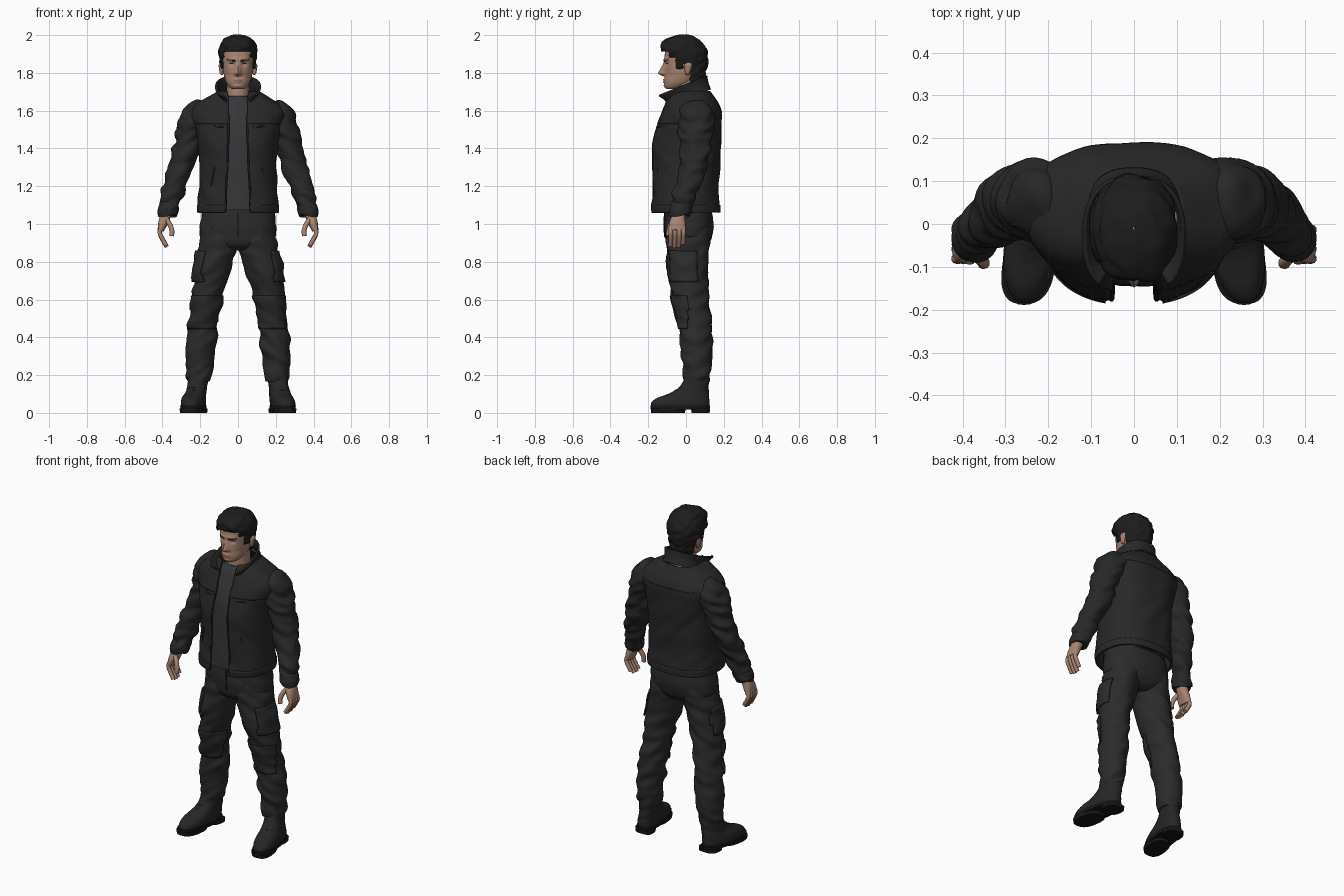
import bpy, bmesh, math
from mathutils import Vector, noise


def material(name, r, g, b):
    m = bpy.data.materials.new(name)
    m.diffuse_color = (r, g, b, 1)
    return m


SKIN = material("skin", 0.40, 0.235, 0.165)
LIP = material("lips", 0.29, 0.145, 0.11)
HAIR = material("dark hair", 0.012, 0.012, 0.012)
JACKET = material("jacket black", 0.021, 0.021, 0.021)
TRIM = material("zip black", 0.011, 0.011, 0.011)
SHIRT = material("shirt grey", 0.038, 0.038, 0.041)
PANTS = material("trouser black", 0.024, 0.024, 0.024)
BOOT = material("boot black", 0.019, 0.019, 0.019)
SOLE = material("sole black", 0.008, 0.008, 0.008)


def spline(rows, steps):
    """Catmull-Rom interpolation of control rings."""
    rows = [tuple(r) + (0,) * (7 - len(r)) for r in rows]
    if steps == 1:
        return rows
    out = []
    for i in range(len(rows) - 1):
        a, b, c, d = (rows[max(i - 1, 0)], rows[i], rows[i + 1], rows[min(i + 2, len(rows) - 1)])
        for k in range(steps):
            t = k / steps
            out.append([0.5 * (2 * q + (r - p) * t + (2 * p - 5 * q + 4 * r - s) * t * t
                               + (3 * q - p - 3 * r + s) * t ** 3) for p, q, r, s in zip(a, b, c, d)])
    return out + [rows[-1]]


def loft(name, rings, mats, seg=40, steps=6, n=2.0, side=1, along=False, wrinkle=0, freq=(9, 9, 28),
         keep=None, grow=0, thick=0, shape=None, paint=None, angle=50):
    """Skin rings (x, y, z, rx, ry, front gap, tilt) into one smooth part."""
    rows = spline(rings, steps)
    is_open = any(r[5] > 0 for r in rings if len(r) > 5)
    count = seg + 1 if is_open else seg
    bm = bmesh.new()
    grid = []
    for i, (cx, cy, cz, rx, ry, gap, tilt) in enumerate(rows):
        rx, ry, c = max(rx, 0.001) + grow, max(ry, 0.001) + grow, Vector((cx, cy, cz))
        u, v = Vector((1, 0, 0)), Vector((0, 1, 0))
        if along:
            t = (Vector(rows[min(i + 1, len(rows) - 1)][:3]) - Vector(rows[max(i - 1, 0)][:3])).normalized()
            v = (v - t * v.dot(t)).normalized()
            u = v.cross(t)
        a0 = math.asin(min(1, max(gap, 0) / rx) ** (n / 2))
        line = []
        for k in range(count):
            a = a0 + (2 * math.pi - 2 * a0) * k / seg
            s, co = math.sin(a), -math.cos(a)
            d = u * (math.copysign(abs(s) ** (2 / n), s) * rx) + v * (math.copysign(abs(co) ** (2 / n), co) * ry)
            p = c + d
            p.z += tilt * (p.y - cy)
            if wrinkle:
                q = Vector((p.x * freq[0] + side * 3, p.y * freq[1], p.z * freq[2] + p.x * 12))
                p += d.normalized() * wrinkle * noise.noise(q)
            if shape:
                p = shape(p)
            line.append(bm.verts.new((p.x * side, p.y, p.z)))
        grid.append(line)
    for lo, hi in zip(grid, grid[1:]):
        for k in range(seg):
            j = (k + 1) % count
            bm.faces.new((lo[k], lo[j], hi[j], hi[k]))
    if not is_open and not keep:
        bm.faces.new(grid[0])
        bm.faces.new(grid[-1])
    if keep:
        gone = [f for f in bm.faces if not keep(f.calc_center_median())]
        bmesh.ops.delete(bm, geom=gone, context='FACES')
    bmesh.ops.recalc_face_normals(bm, faces=bm.faces)
    if paint:
        for f in bm.faces:
            f.material_index = paint(f.calc_center_median())
    me = bpy.data.meshes.new(name)
    bm.to_mesh(me)
    bm.free()
    for m in (mats if isinstance(mats, list) else [mats]):
        me.materials.append(m)
    ob = bpy.data.objects.new(name, me)
    bpy.context.collection.objects.link(ob)
    if thick:
        mod = ob.modifiers.new("thickness", 'SOLIDIFY')
        mod.thickness, mod.offset = thick, 0
    bpy.ops.object.select_all(action='DESELECT')
    ob.select_set(True)
    bpy.context.view_layer.objects.active = ob
    bpy.ops.object.shade_smooth_by_angle(angle=math.radians(angle))
    return ob


def rod(name, pts, r, mat, side=1):
    return loft(name, [(*p, r, r) for p in pts], mat, seg=10, steps=3, side=side, along=True)


# Head: rings plus soft bumps for brow, eyes, nose, lips and chin
def bump(d, s):
    return math.exp(-(d / s) ** 2)


def face(p):
    x, z = abs(p.x), p.z
    if p.y < -0.03:
        o = 0.007 * bump(z - 1.868, 0.011) * bump(x - 0.025, 0.03)
        o -= 0.010 * bump(z - 1.847, 0.012) * bump(x - 0.033, 0.015)
        if z > 1.795:
            ridge = max(0, min(1, (1.862 - z) / 0.062))
        else:
            ridge = max(0, (z - 1.779) / 0.016)
        o += 0.036 * ridge * bump(x, 0.011 + 0.006 * ridge)
        o += 0.007 * (bump(z - 1.764, 0.006) + bump(z - 1.752, 0.006)) * bump(x, 0.022)
        o += 0.006 * bump(z - 1.731, 0.012) * bump(x, 0.02)
        o -= 0.004 * bump(z - 1.785, 0.02) * bump(x - 0.055, 0.015)
        p.y -= o
    return p


def face_paint(c):
    x = abs(c.x)
    if c.y > -0.06:
        return 0
    if 0.014 < x < 0.058 and abs(c.z - 1.866 - 0.1 * (x - 0.03)) < 0.0045:
        return 2
    if 0.023 < x < 0.043 and abs(c.z - 1.848) < 0.003:
        return 2
    return 1 if x < 0.025 and abs(c.z - 1.757) < 0.007 else 0


def skull(rows):
    return [(0, (f + b) / 2, z, rx, (b - f) / 2) for z, rx, f, b in rows]


loft("head", skull([(1.714, .028, -.100, -.04), (1.725, .045, -.110, -.01), (1.748, .062, -.114, .04),
                    (1.78, .073, -.113, .075), (1.82, .080, -.112, .092), (1.87, .084, -.114, .096),
                    (1.92, .085, -.108, .094), (1.952, .072, -.085, .072), (1.975, .042, -.05, .04),
                    (1.98, .006, -.01, .005)]),
     [SKIN, LIP, HAIR], seg=96, steps=9, n=2.25, shape=face, paint=face_paint)
loft("neck", [(0, .02, 1.6, .066, .07), (0, .01, 1.68, .06, .072), (0, .012, 1.74, .06, .07),
              (0, .02, 1.82, .06, .07)], SKIN)


# Hair: larger cap trimmed by a hairline that drops toward the nape
def hairline(c):
    if c.y < -0.085:
        return c.z > 1.915
    if c.y < -0.05:
        return c.z > 1.88
    if c.y < -0.02:
        return c.z > 1.825
    return c.z > (1.85 if c.y < 0.022 else 1.755)


loft("hair", skull([(1.75, .058, -.06, .078), (1.79, .073, -.10, .095), (1.83, .085, -.112, .104),
                    (1.875, .092, -.118, .108), (1.92, .096, -.128, .104), (1.955, .087, -.125, .084),
                    (1.982, .06, -.088, .052), (1.995, .028, -.045, .02), (1.997, .004, -.015, -.005)]),
     HAIR, seg=72, steps=7, n=2.15, wrinkle=.011, freq=(30, 26, 34), keep=hairline, thick=.012)

# Shirt under the open jacket
loft("shirt", [(0, .0, 1.075, .18, .145), (0, .0, 1.2, .17, .143), (0, .005, 1.4, .175, .15),
               (0, .01, 1.52, .175, .142), (0, .015, 1.6, .15, .122), (0, .015, 1.655, .085, .102),
               (0, .012, 1.678, .064, .083)], SHIRT, n=2.3, wrinkle=.005, freq=(8, 8, 10))

# Jacket body with front opening, yoke, hem band and standing collar
body = [(0, -.002, 1.06, .208, .176, .068), (0, -.004, 1.1, .21, .178, .066),
        (0, -.004, 1.2, .202, .172, .062), (0, 0, 1.32, .2, .176, .055),
        (0, .003, 1.42, .206, .18, .052), (0, .016, 1.51, .225, .17, .05),
        (0, .029, 1.58, .244, .156, .05), (0, .03, 1.625, .225, .14, .05),
        (0, .025, 1.665, .165, .122, .052), (0, .02, 1.70, .105, .105, .055)]
loft("jacket_body", body, JACKET, seg=72, steps=8, n=2.4, wrinkle=.007, freq=(9, 9, 13), thick=.009)
loft("jacket_yoke", body, JACKET, seg=72, steps=8, n=2.4, wrinkle=.006, freq=(9, 9, 13), grow=.004,
     thick=.006, keep=lambda c: c.z > (1.585 if c.y > 0 else 1.53))
loft("jacket_hem", body, JACKET, seg=72, steps=8, n=2.4, grow=.004, thick=.008, keep=lambda c: c.z < 1.098)
loft("collar", [(0, .012, 1.665, .108, .115, .055, .4), (0, -.005, 1.70, .104, .118, .062, .42),
                (0, -.031, 1.727, .116, .138, .082, .42)], JACKET, seg=60, n=2.5, thick=.011)

# Sleeves, cuffs, hands, legs and boots on both sides
arm = [(.17, .045, 1.585, .06, .085), (.215, .055, 1.57, .078, .095), (.248, .055, 1.50, .074, .092),
       (.268, .052, 1.42, .068, .08), (.294, .04, 1.33, .069, .073), (.33, .012, 1.22, .062, .064),
       (.357, -.015, 1.13, .054, .057), (.372, -.033, 1.06, .05, .052)]
leg = [(.10, .014, .98, .09, .115), (.107, .01, .88, .102, .113), (.128, .006, .78, .098, .107),
       (.154, .018, .67, .086, .098), (.168, .027, .58, .079, .094), (.185, .046, .47, .077, .087),
       (.194, .054, .36, .079, .084), (.204, .058, .25, .07, .075), (.207, .057, .2, .067, .073),
       (.207, .057, .165, .06, .066)]


def splay(p):
    p.x -= 0.13 * (p.y - 0.03)
    return p


for s, tag in ((-1, "right"), (1, "left")):
    loft("sleeve_" + tag, arm, JACKET, steps=12, side=s, along=True, wrinkle=.018, freq=(10, 12, 26))
    loft("cuff_" + tag, [(.362, -.022, 1.10, .05, .052), (.366, -.027, 1.085, .054, .056),
                         (.375, -.036, 1.055, .053, .055), (.376, -.037, 1.05, .046, .048)],
         JACKET, side=s, along=True)
    loft("palm_" + tag, [(.37, -.034, 1.09, .03, .034), (.385, -.04, 1.04, .028, .036),
                         (.399, -.046, 1.0, .024, .044), (.409, -.047, .965, .017, .044)],
         SKIN, seg=24, side=s, along=True, n=2.4)
    for i, length in enumerate((.92, 1.0, .97, .8)):
        y = -.081 + .0225 * i
        rod("finger_%s_%d" % (tag, i + 1),
            [(.406, y, .985), (.415, y, .955), (.415 - .014 * length, y, .965 - .045 * length),
             (.415 - .038 * length, y - .002, .965 - .086 * length)], .0118, SKIN, s)
    rod("thumb_" + tag, [(.385, -.06, 1.035), (.362, -.08, 1.0), (.35, -.09, .965), (.352, -.092, .937)],
        .0135, SKIN, s)
    ear = loft("ear_" + tag, [(.083, .008, 1.788, .003, .006), (.087, .007, 1.797, .009, .011),
                              (.089, .01, 1.82, .011, .018), (.09, .012, 1.842, .012, .021),
                              (.088, .012, 1.855, .004, .01)], SKIN, seg=16, side=s)

    loft("trouser_leg_" + tag, leg, PANTS, steps=9, side=s, wrinkle=.014, freq=(9, 9, 20))
    loft("cargo_pocket_" + tag, leg, PANTS, steps=9, side=s, wrinkle=.010, freq=(9, 9, 20), grow=.008, thick=.008,
         keep=lambda c: .69 < c.z < .86 and abs(c.x) > .17 and abs(c.y + .01) < .075)
    loft("knee_panel_" + tag, leg, PANTS, steps=9, side=s, wrinkle=.012, freq=(9, 9, 20), grow=.004, thick=.006,
         keep=lambda c: .45 < c.z < .62 and c.y < 0.01)

    # Boot upper, welt, tread blocks and laces
    loft("boot_" + tag, [(.228, -.03, .03, .062, .154), (.228, -.028, .055, .063, .152),
                         (.226, -.014, .08, .06, .135), (.222, .018, .105, .055, .103),
                         (.218, .044, .14, .051, .077), (.214, .056, .18, .053, .067),
                         (.21, .058, .23, .052, .064)], BOOT, side=s, n=2.3, shape=splay, wrinkle=.004)
    loft("boot_welt_" + tag, [(.228, -.031, .018, .064, .156), (.228, -.031, .038, .065, .158)],
         SOLE, steps=1, side=s, n=2.4, shape=splay)
    loft("boot_heel_" + tag, [(.226, .077, 0, .055, .048), (.226, .077, .022, .057, .05)],
         SOLE, steps=1, side=s, n=3.2, shape=splay)
    loft("boot_tread_" + tag, [(.229, -.095, 0, .059, .09), (.229, -.095, .022, .062, .092)],
         SOLE, steps=1, side=s, n=2.6, shape=splay)
    for i in range(4):
        y, z = -.075 + .02 * i, .104 + .0145 * i
        x = .222 - .13 * (y - .03)
        rod("lace_%s_%d" % (tag, i + 1), [(x - .03, y + .012, z - .004), (x, y, z), (x + .03, y + .012, z - .004)],
            .005, TRIM, s)

    # Zip tape along the front edge, slanted pocket zip and chest pocket zip
    rod("front_zip_" + tag, [(.066, -.174, 1.065), (.062, -.171, 1.2), (.055, -.173, 1.32), (.052, -.174, 1.42),
                             (.05, -.152, 1.51), (.05, -.126, 1.58)], .006, TRIM, s)
    rod("pocket_zip_" + tag, [(.125, -.150, 1.30), (.135, -.144, 1.24), (.15, -.133, 1.17)], .005, TRIM, s)
    rod("chest_zip_" + tag, [(.075, -.150, 1.512), (.12, -.138, 1.516), (.165, -.112, 1.522)], .005, TRIM, s)

# Trouser seat and fly
loft("trouser_seat", [(0, .012, 1.1, .185, .12), (0, .016, 1.0, .2, .13), (0, .014, .93, .198, .125),
                      (0, .01, .885, .15, .105), (0, .01, .86, .07, .07)], PANTS, n=2.3, wrinkle=.006)
rod("fly_seam", [(0, -.112, 1.06), (0, -.116, 1.0), (0, -.112, .93)], .004, TRIM)
